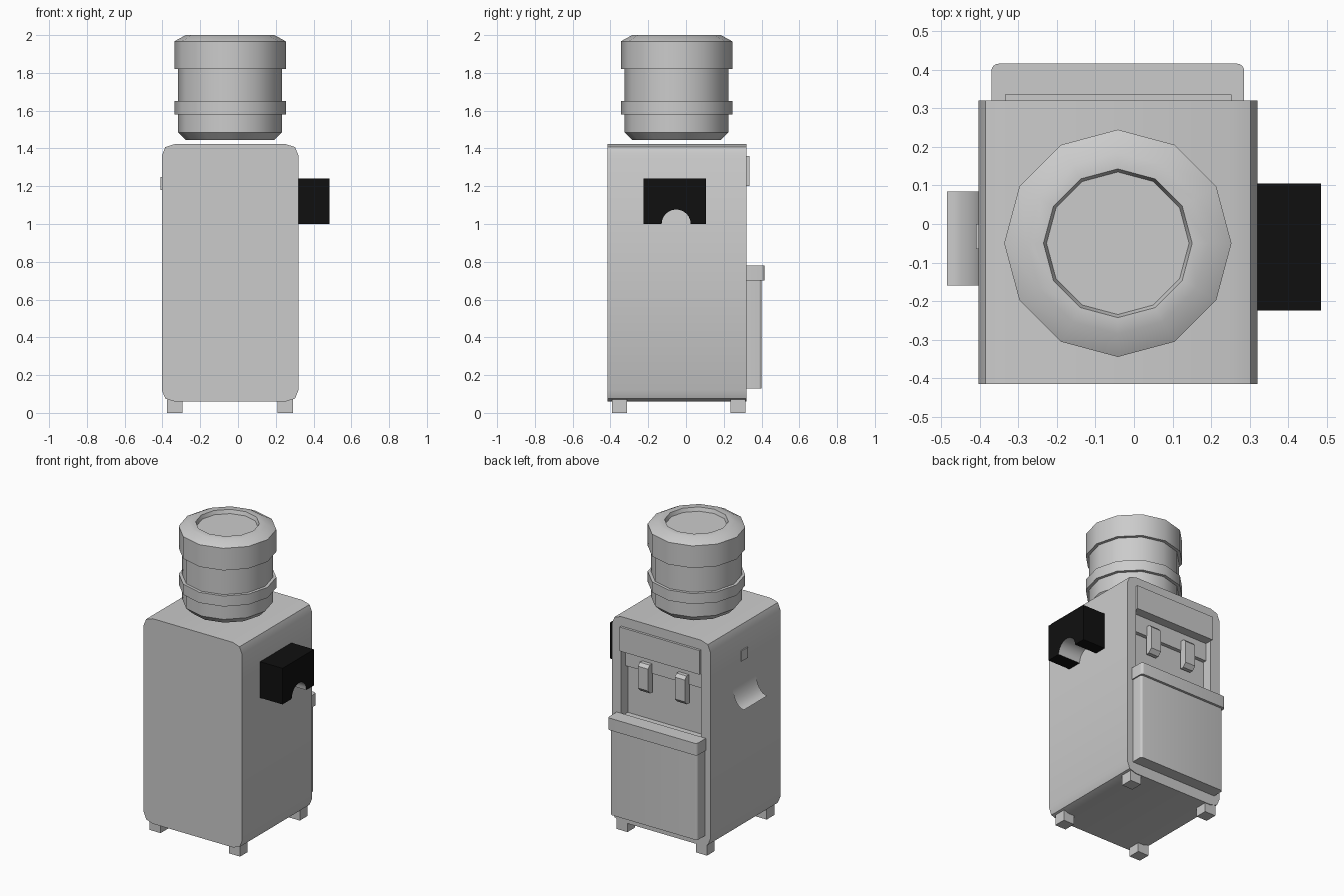
import bpy, bmesh, math

old = bpy.data.objects.get("Cube")
if old:
    bpy.data.objects.remove(old, do_unlink=True)


def material(name, rgb):
    m = bpy.data.materials.new(name)
    m.use_nodes = True
    color = (*rgb, 1.0)
    m.diffuse_color = color
    m.node_tree.nodes["Principled BSDF"].inputs["Base Color"].default_value = color
    return m


GREY = material("light grey", (0.6, 0.6, 0.6))
BLACK = material("black", (0.005, 0.005, 0.005))


def finish(name, bm, mats=(GREY,), smooth=True, recalc=True):
    if recalc:
        bmesh.ops.recalc_face_normals(bm, faces=bm.faces)
    mesh = bpy.data.meshes.new(name)
    bm.to_mesh(mesh)
    bm.free()
    for m in mats:
        mesh.materials.append(m)
    ob = bpy.data.objects.new(name, mesh)
    bpy.context.collection.objects.link(ob)
    if smooth:
        soften(ob)
    return ob


def activate(ob):
    bpy.ops.object.select_all(action='DESELECT')
    ob.select_set(True)
    bpy.context.view_layer.objects.active = ob


def soften(ob):
    activate(ob)
    bpy.ops.object.shade_smooth_by_angle(angle=math.radians(35))


def prism(name, pts, axis, lo, hi, **kw):
    """Extrude a closed 2D outline along one axis."""
    place = {'x': lambda p, t: (t, p[0], p[1]),
             'y': lambda p, t: (p[0], t, p[1]),
             'z': lambda p, t: (p[0], p[1], t)}[axis]
    bm = bmesh.new()
    a = [bm.verts.new(place(p, lo)) for p in pts]
    b = [bm.verts.new(place(p, hi)) for p in pts]
    n = len(pts)
    bm.faces.new(a)
    bm.faces.new(b[::-1])
    for i in range(n):
        bm.faces.new((a[i], b[i], b[(i + 1) % n], a[(i + 1) % n]))
    return finish(name, bm, **kw)


def box(name, x0, x1, y0, y1, z0, z1):
    return prism(name, [(x0, y0), (x1, y0), (x1, y1), (x0, y1)], 'z', z0, z1,
                 smooth=False)


CX = -0.042  # middle of the cabinet in x

# Cabinet with softened long edges
x0, x1, z0, z1 = -0.403, 0.32, 0.06, 1.423
corner = [(0, 0.06), (0.018, 0.016), (0.068, 0)]
outline = [(x0 + u, z0 + v) for u, v in corner]
outline += [(x1 - u, z0 + v) for u, v in reversed(corner)]
outline += [(x1 - u, z1 - v) for u, v in corner]
outline += [(x0 + u, z1 - v) for u, v in reversed(corner)]
cabinet = prism("cabinet", outline, 'y', -0.415, 0.32, smooth=False)

# Dispensing recess
cutter = box("recess_cutter", -0.335, 0.253, 0.25, 0.5, 0.76, 1.36)
cutter.hide_render = True
mod = cabinet.modifiers.new("recess", 'BOOLEAN')
mod.operation = 'DIFFERENCE'
mod.object = cutter
activate(cabinet)
bpy.ops.object.modifier_apply(modifier=mod.name)
bpy.data.objects.remove(cutter, do_unlink=True)
soften(cabinet)

# Control panel, tap housing and taps
box("control_panel", -0.335, 0.253, 0.25, 0.336, 1.2, 1.36)
box("tap_housing", -0.335, 0.253, 0.25, 0.275, 1.08, 1.2)
for side, label in ((-1, "right"), (1, "left")):
    tx = CX + side * 0.135
    tap = [(0.25, 1.145), (0.3, 1.145), (0.318, 1.125), (0.318, 0.98),
           (0.295, 0.955), (0.27, 0.955), (0.27, 1.08), (0.25, 1.08)]
    prism(label + "_tap", tap, 'x', tx - 0.037, tx + 0.037, smooth=False)


# Lower door and its ledge, with rounded outer corners
def rounded_front(xa, xb, ya, yb, r):
    arc = [i * math.pi / 8 for i in range(5)]
    right = [(xb - r + r * math.cos(t), yb - r + r * math.sin(t)) for t in arc]
    left = [(xa + xb - x, y) for x, y in reversed(right)]
    return [(xa, ya), (xb, ya)] + right + left


prism("lower_door", rounded_front(-0.362, 0.278, 0.318, 0.4, 0.015), 'z', 0.13, 0.7)
prism("door_ledge", rounded_front(-0.37, 0.286, 0.318, 0.416, 0.018), 'z', 0.7, 0.78)

# Feet
for fx in (-0.335, 0.25):
    for fy in (-0.352, 0.275):
        box("foot", fx - 0.04, fx + 0.04, fy - 0.04, fy + 0.04, 0, 0.07)

# Water bottle: twelve-sided turned profile of (radius, height)
profile = [(0.235, 1.445), (0.275, 1.485), (0.275, 1.58), (0.295, 1.58),
           (0.295, 1.65), (0.275, 1.65), (0.275, 1.82), (0.295, 1.82),
           (0.295, 1.967), (0.235, 2.0), (0.193, 2.0), (0.185, 1.975)]
bm = bmesh.new()
SIDES = 12
rings = []
for r, z in profile:
    rings.append([bm.verts.new((CX + r * math.cos(math.tau * i / SIDES),
                                -0.05 + r * math.sin(math.tau * i / SIDES), z))
                  for i in range(SIDES)])
for low, high in zip(rings, rings[1:]):
    for i in range(SIDES):
        j = (i + 1) % SIDES
        bm.faces.new((low[i], low[j], high[j], high[i]))
bm.faces.new(rings[0][::-1])
bm.faces.new(rings[-1])
finish("water_bottle", bm)

# Side box with an arched opening in the bottom
ARCH, R = 12, 0.077
arch = [(-0.052 - R * math.cos(math.pi * i / ARCH), 1.0 + R * math.sin(math.pi * i / ARCH))
        for i in range(ARCH + 1)]
holder = prism("side_box", [(-0.225, 1.0)] + arch + [(0.105, 1.0), (0.105, 1.24), (-0.225, 1.24)],
               'x', 0.318, 0.485, mats=(BLACK, GREY))
for p in holder.data.polygons:
    c = p.center
    if abs(p.normal.x) < 0.5 and 1.001 < c.z < 1.1 and abs(c.y + 0.052) < R:
        p.material_index = 1

# Small plate and curved chute on the opposite side
box("side_plate", -0.41, -0.4, -0.065, 0.0, 1.18, 1.25)
bm = bmesh.new()
strip = []
for i in range(9):
    t = math.pi / 2 * i / 8
    x, z = -0.4 - 0.085 * (1 - math.cos(t)), 1.06 - 0.15 * math.sin(t)
    strip.append([bm.verts.new((x, y, z)) for y in (-0.16, 0.085)])
for a, b in zip(strip, strip[1:]):
    bm.faces.new((a[0], a[1], b[1], b[0]))
bm.normal_update()
if sum(f.normal.z for f in bm.faces) < 0:
    bmesh.ops.reverse_faces(bm, faces=bm.faces)
finish("curved_chute", bm, recalc=False)
